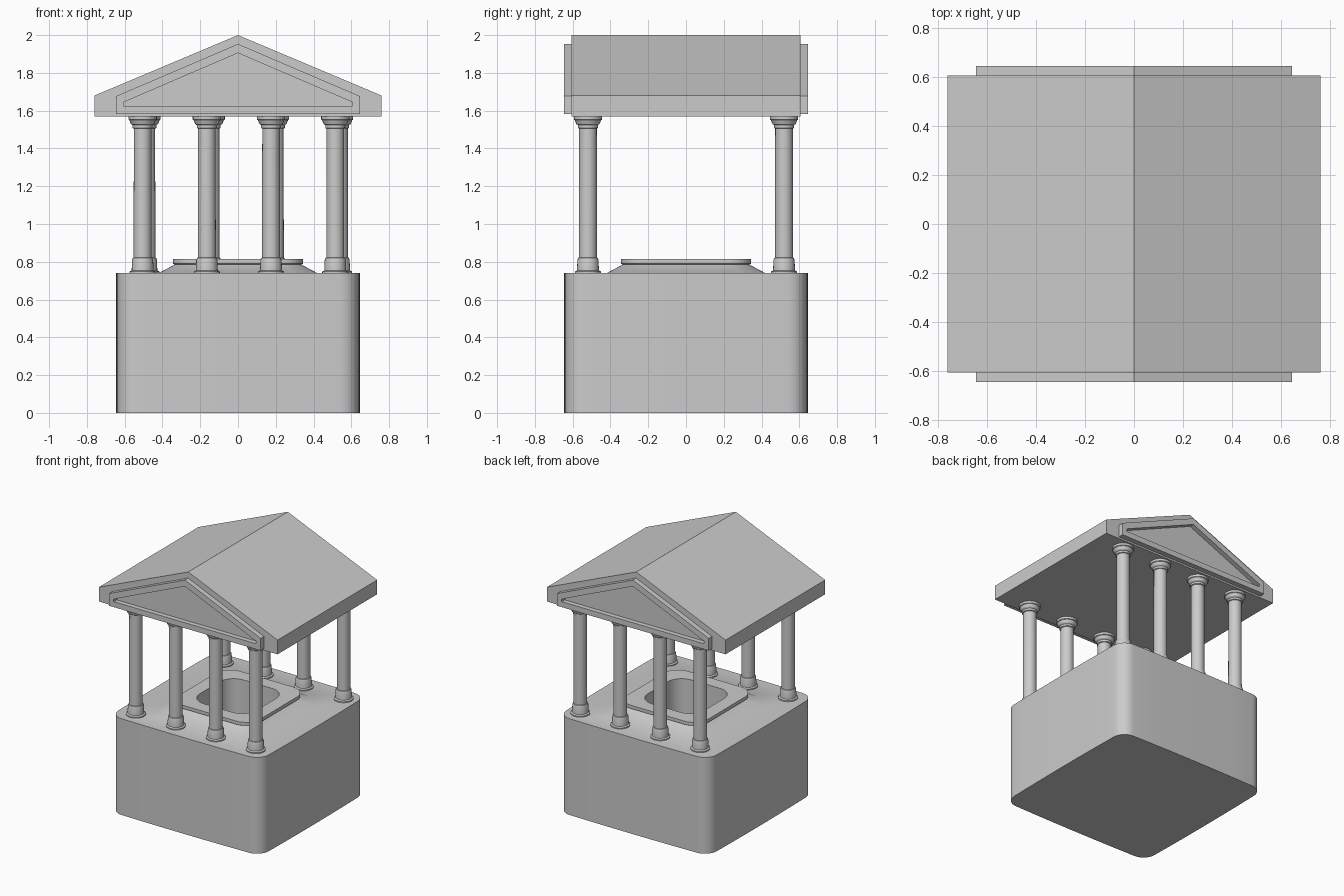
import bpy, bmesh, math

if "Cube" in bpy.data.objects:
    bpy.data.objects.remove(bpy.data.objects["Cube"], do_unlink=True)

STONE = bpy.data.materials.new("pale_grey_stone")
STONE.use_nodes = True
GREY = (0.6, 0.6, 0.6, 1)
STONE.diffuse_color = GREY
STONE.node_tree.nodes["Principled BSDF"].inputs["Base Color"].default_value = GREY


def finish(name, bm, smooth=True):
    bmesh.ops.recalc_face_normals(bm, faces=bm.faces)
    mesh = bpy.data.meshes.new(name)
    bm.to_mesh(mesh)
    bm.free()
    mesh.materials.append(STONE)
    obj = bpy.data.objects.new(name, mesh)
    bpy.context.collection.objects.link(obj)
    if smooth:
        bpy.ops.object.select_all(action="DESELECT")
        obj.select_set(True)
        bpy.context.view_layer.objects.active = obj
        bpy.ops.object.shade_smooth_by_angle(angle=math.radians(30))
    return obj


def loft(bm, rings):
    """Join rings of equal point count and cap both ends."""
    loops = [[bm.verts.new(p) for p in ring] for ring in rings]
    for a, b in zip(loops, loops[1:]):
        for i in range(len(a)):
            j = (i + 1) % len(a)
            bm.faces.new((a[i], a[j], b[j], b[i]))
    bm.faces.new(loops[0])
    bm.faces.new(loops[-1])


def rounded_square(half, radius, z, bow=0.0, steps=8, side=6):
    """Square ring with round corners and slightly bowed sides."""
    flat = half - radius
    quarter = []
    for i in range(steps + 1):
        a = math.pi / 2 * i / steps
        quarter.append((flat + radius * math.cos(a), flat + radius * math.sin(a)))
    for i in range(1, side):
        quarter.append((flat - 2 * flat * i / side, half))
    ring = []
    for k in range(4):
        c, s = round(math.cos(k * math.pi / 2)), round(math.sin(k * math.pi / 2))
        for px, py in quarter:
            x, y = px * c - py * s, px * s + py * c
            bx = 1 + bow * (1 - (y / half) ** 2)
            by = 1 + bow * (1 - (x / half) ** 2)
            ring.append((x * bx, y * by, z))
    return ring


# Plinth with sloped collar, raised rim and open pit
bm = bmesh.new()
loft(bm, [
    rounded_square(0.637, 0.095, 0, 0.0126),
    rounded_square(0.637, 0.095, 0.74, 0.0126),
    rounded_square(0.42, 0.12, 0.74),
    rounded_square(0.335, 0.11, 0.785),
    rounded_square(0.345, 0.12, 0.79),
    rounded_square(0.345, 0.12, 0.815),
    rounded_square(0.24, 0.12, 0.815),
    rounded_square(0.24, 0.12, 0.4),
])
finish("plinth", bm)

# Columns: turned profile of (radius, height)
PROFILE = [(0.069, 0.735), (0.069, 0.748), (0.058, 0.754), (0.056, 0.808),
           (0.052, 0.82), (0.0475, 0.822), (0.0465, 1.505), (0.053, 1.508),
           (0.053, 1.523), (0.062, 1.53), (0.07, 1.55), (0.075, 1.553),
           (0.075, 1.572)]


def column(name, x, y, sides=24):
    bm = bmesh.new()
    angles = [2 * math.pi * i / sides for i in range(sides)]
    loft(bm, [[(x + r * math.cos(a), y + r * math.sin(a), z) for a in angles]
              for r, z in PROFILE])
    finish(name, bm)


for i in range(4):
    x = -0.505 + 0.34 * i
    column(f"front_column_{i + 1}", x, -0.519)
    column(f"back_column_{i + 1}", x + 0.02, 0.519)


def gable(half, bottom, eave, apex, y):
    return [(-half, y, bottom), (half, y, bottom), (half, y, eave),
            (0, y, apex), (-half, y, eave)]


# Gabled roof slab
bm = bmesh.new()
loft(bm, [gable(0.76, 1.57, 1.68, 2.0, y) for y in (-0.605, 0.605)])
finish("roof", bm, False)

# Pediment frames with a recessed triangular panel
for name, s in (("front_pediment", -1), ("back_pediment", 1)):
    bm = bmesh.new()
    loft(bm, [gable(0.645, 1.583, 1.677, 1.953, s * 0.6),
              gable(0.645, 1.583, 1.677, 1.953, s * 0.645),
              gable(0.605, 1.625, 1.645, 1.905, s * 0.645),
              gable(0.605, 1.625, 1.645, 1.905, s * 0.608)])
    finish(name, bm, False)
